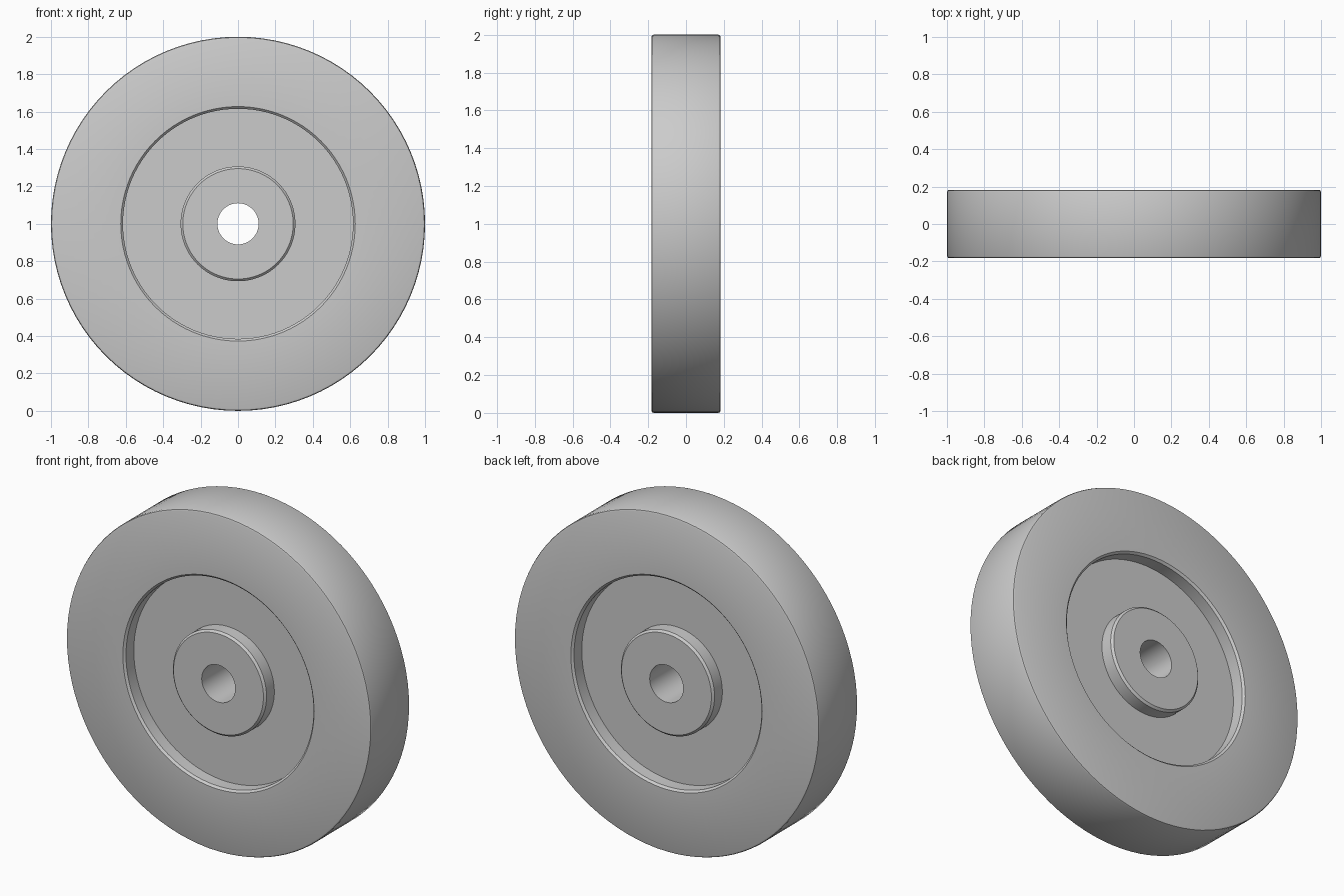
import bpy, bmesh, math
from mathutils import Matrix, Vector

cube = bpy.data.objects.get("Cube")
if cube:
    bpy.data.objects.remove(cube, do_unlink=True)

grey = bpy.data.materials.new("plain_grey")
grey.use_nodes = True
colour = (0.6, 0.6, 0.6, 1)
grey.diffuse_color = colour
grey.node_tree.nodes["Principled BSDF"].inputs["Base Color"].default_value = colour

RIM, RECESS, HUB, BORE = 1.0, 0.615, 0.307, 0.11
HALF, FLOOR, EDGE = 0.183, 0.098, 0.012
SEGMENTS = 96

# Half profile (radius, depth): bore, hub, recessed web, rim; mirrored to the back
front = [(BORE, HALF), (HUB - EDGE, HALF), (HUB, HALF - EDGE), (HUB, FLOOR),
         (RECESS, FLOOR), (RECESS, HALF - EDGE), (RECESS + EDGE, HALF),
         (RIM - EDGE, HALF), (RIM - EDGE * 0.3, HALF - EDGE * 0.3), (RIM, HALF - EDGE)]
profile = [(r, -d) for r, d in front] + [(r, d) for r, d in reversed(front)]

# Wheel: the closed profile is turned around the axle
bm = bmesh.new()
verts = [bm.verts.new((r, y, 0)) for r, y in profile]
edges = [bm.edges.new((verts[i - 1], verts[i])) for i in range(len(verts))]
bmesh.ops.spin(bm, geom=verts + edges, cent=(0, 0, 0), axis=(0, 1, 0),
               angle=math.tau, steps=SEGMENTS)
bmesh.ops.remove_doubles(bm, verts=bm.verts, dist=0.0005)
bmesh.ops.transform(bm, matrix=Matrix.Translation(Vector((0, 0, RIM))), verts=bm.verts)
bmesh.ops.recalc_face_normals(bm, faces=bm.faces)
mesh = bpy.data.meshes.new("wheel")
bm.to_mesh(mesh)
bm.free()
mesh.materials.append(grey)

wheel = bpy.data.objects.new("wheel", mesh)
bpy.context.collection.objects.link(wheel)
bpy.ops.object.select_all(action="DESELECT")
wheel.select_set(True)
bpy.context.view_layer.objects.active = wheel
bpy.ops.object.shade_smooth_by_angle(angle=math.radians(30))
